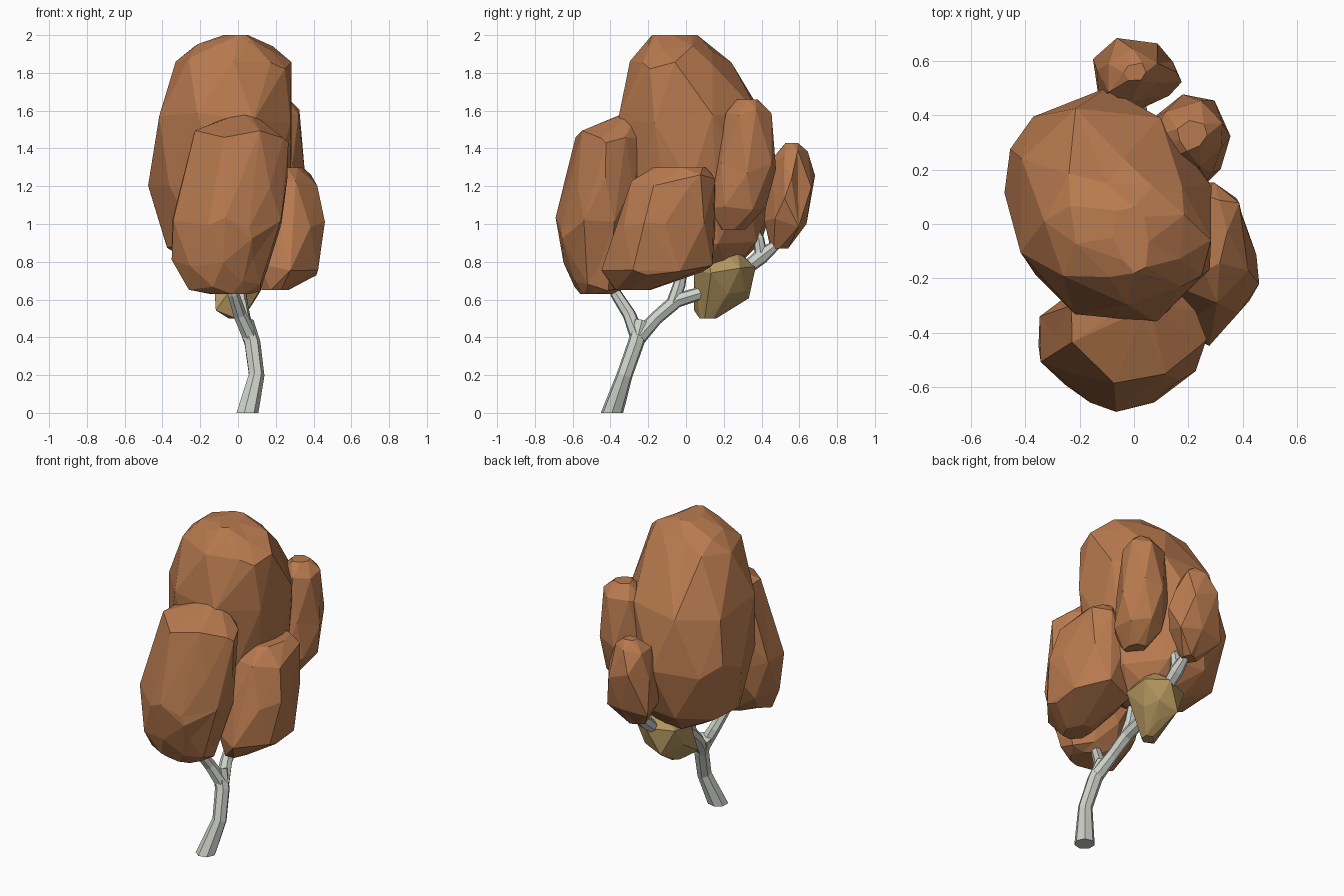
import bpy, bmesh, math, random
from mathutils import Vector


def material(name, rgb):
    m = bpy.data.materials.new(name)
    m.diffuse_color = (*rgb, 1)
    return m


RUST = material("rust_leaves", (0.48, 0.195, 0.078))
TAN = material("tan_leaves", (0.46, 0.31, 0.115))
BARK = material("pale_bark", (0.61, 0.64, 0.58))


def finish(bm, name, mat):
    bmesh.ops.recalc_face_normals(bm, faces=bm.faces[:])
    me = bpy.data.meshes.new(name)
    bm.to_mesh(me)
    bm.free()
    me.materials.append(mat)
    ob = bpy.data.objects.new(name, me)
    bpy.context.collection.objects.link(ob)
    return ob


def leaf_clump(name, mat, levels, sides, rough, seed, skew=0, corners=()):
    """Faceted clump; each level is (z, x_min, x_max, y_min, y_max).
    skew slants the outline towards -x +y, corners are extra hull points."""
    rng = random.Random(seed)
    bm = bmesh.new()
    for i, (z, x0, x1, y0, y1) in enumerate(levels):
        odd = i % 2
        k = 1 / math.cos(math.pi / sides) if odd else 1
        for s in range(sides):
            a = math.tau * (s + 0.5 * odd) / sides
            c, n = k * math.cos(a), k * math.sin(a)
            n = (n - skew * c) / math.hypot(1, skew)
            bm.verts.new(((x0 + x1) / 2 + (x1 - x0) / 2 * c,
                          (y0 + y1) / 2 + (y1 - y0) / 2 * n, z))
    for p in corners:
        bm.verts.new(p)
    bmesh.ops.convex_hull(bm, input=bm.verts[:])
    bmesh.ops.delete(bm, geom=[v for v in bm.verts if not v.link_faces], context='VERTS')
    bmesh.ops.triangulate(bm, faces=bm.faces[:])
    zs = [l[0] for l in levels]
    reach = {v: min(rough, 0.2 * min(e.calc_length() for e in v.link_edges)) for v in bm.verts}
    for v, r in reach.items():  # irregular facets, keeping the top and bottom heights
        v.co.x += rng.uniform(-r, r)
        v.co.y += rng.uniform(-r, r)
        if min(zs) + 0.01 < v.co.z < max(zs) - 0.01:
            v.co.z = min(max(v.co.z + rng.uniform(-2 * r, 2 * r), min(zs)), max(zs))
    return finish(bm, name, mat)


def limb(name, points, sides=7):
    """Tapered tube through (x, y, z, radius) points."""
    bm = bmesh.new()
    rings = []
    for i, p in enumerate(points):
        c = Vector(p[:3])
        d = Vector(points[min(i + 1, len(points) - 1)][:3]) - Vector(points[max(i - 1, 0)][:3])
        if p[2] == 0:
            d = Vector((0, 0, 1))  # flat cut at the ground
        d.normalize()
        u = Vector((1, 0, 0))
        u = (u - d * u.dot(d)).normalized()
        w = d.cross(u)
        rings.append([bm.verts.new(c + p[3] * (u * math.cos(math.tau * s / sides)
                                               + w * math.sin(math.tau * s / sides)))
                      for s in range(sides)])
    for a, b in zip(rings, rings[1:]):
        for s in range(sides):
            t = (s + 1) % sides
            bm.faces.new((a[s], a[t], b[t], b[s]))
    bm.faces.new(rings[0][::-1])
    bm.faces.new(rings[-1])
    return finish(bm, name, BARK)


# Trunk and branches
limb("trunk", [(0.047, -0.392, 0, 0.061), (0.097, -0.325, 0.2, 0.043),
               (0.075, -0.265, 0.37, 0.044), (0.04, -0.235, 0.48, 0.044)])
limb("front_branch", [(0.065, -0.255, 0.40, 0.042), (0.01, -0.3, 0.52, 0.036),
                      (-0.025, -0.37, 0.63, 0.031), (-0.05, -0.41, 0.76, 0.026)])
limb("back_branch", [(0.065, -0.25, 0.40, 0.043), (0.03, -0.16, 0.50, 0.037),
                     (0.01, -0.05, 0.595, 0.040), (0.01, 0.08, 0.635, 0.035),
                     (0.01, 0.3, 0.75, 0.035), (0.01, 0.40, 0.83, 0.042),
                     (0.01, 0.49, 0.90, 0.024)])
limb("middle_branch", [(0.015, -0.07, 0.58, 0.036), (0.0, -0.035, 0.68, 0.034),
                       (-0.01, -0.01, 0.84, 0.028)])
limb("back_twig", [(0.01, 0.40, 0.82, 0.036), (0.01, 0.385, 0.92, 0.03),
                   (0.01, 0.35, 1.0, 0.02)])

# Leaf clumps
leaf_clump("main_leaves", RUST, [
    (2.00, -0.07, 0.06, -0.18, 0.07), (1.94, -0.22, 0.18, -0.20, 0.14),
    (1.85, -0.34, 0.27, -0.30, 0.24), (1.56, -0.42, 0.29, -0.36, 0.42),
    (1.20, -0.48, 0.29, -0.35, 0.49), (0.90, -0.38, 0.22, -0.23, 0.40),
    (0.77, -0.20, 0.13, -0.05, 0.28)], 8, 0.014, 3, skew=0.1,
    corners=[(-0.45, 0.28, 1.25), (0.25, -0.2, 1.84)])
leaf_clump("front_leaves", RUST, [
    (1.58, -0.02, 0.08, -0.34, -0.25), (1.47, -0.22, 0.24, -0.54, -0.20),
    (1.22, -0.30, 0.25, -0.63, -0.20), (1.00, -0.335, 0.22, -0.66, -0.22),
    (0.80, -0.34, 0.16, -0.65, -0.26), (0.67, -0.25, 0.12, -0.59, -0.32),
    (0.63, -0.15, 0.07, -0.57, -0.37)], 8, 0.013, 5, skew=0.08,
    corners=[(-0.08, -0.59, 1.45), (0.26, -0.42, 1.42), (-0.06, -0.69, 1.02),
             (0.07, -0.65, 0.9)])
leaf_clump("right_leaves", RUST, [
    (1.30, 0.20, 0.35, -0.18, 0.12), (1.22, 0.12, 0.41, -0.27, 0.14),
    (1.00, 0.05, 0.46, -0.37, 0.15), (0.77, 0.06, 0.42, -0.42, 0.12),
    (0.65, 0.12, 0.26, -0.38, -0.18)], 7, 0.012, 8, skew=0.05,
    corners=[(0.47, -0.21, 1.01), (0.39, 0.07, 1.26), (0.41, -0.22, 0.75)])
leaf_clump("back_right_leaves", RUST, [
    (1.66, 0.16, 0.27, 0.27, 0.38), (1.58, 0.09, 0.32, 0.22, 0.44),
    (1.30, 0.05, 0.36, 0.16, 0.475), (1.08, 0.08, 0.32, 0.14, 0.41),
    (0.97, 0.14, 0.26, 0.18, 0.32)], 7, 0.013, 11,
    corners=[(0.365, 0.31, 1.28)])
leaf_clump("back_leaves", RUST, [
    (1.43, -0.04, 0.05, 0.52, 0.59), (1.36, -0.10, 0.10, 0.46, 0.64),
    (1.23, -0.14, 0.14, 0.45, 0.67), (1.02, -0.13, 0.13, 0.43, 0.64),
    (0.87, -0.05, 0.05, 0.45, 0.54)], 6, 0.022, 14,
    corners=[(-0.06, 0.69, 1.25), (0.16, 0.53, 1.15)])
leaf_clump("small_tan_leaves", TAN, [
    (0.85, -0.04, 0.09, 0.10, 0.29), (0.75, -0.12, 0.16, 0.07, 0.35),
    (0.63, -0.12, 0.12, 0.08, 0.34), (0.50, -0.05, 0.03, 0.08, 0.15)], 6, 0.012, 17,
    corners=[(-0.11, 0.04, 0.54), (0.02, 0.24, 0.55)])

# Rest on the ground
low = min(v.co.z for o in bpy.data.objects for v in o.data.vertices)
for o in bpy.data.objects:
    o.location.z -= low
